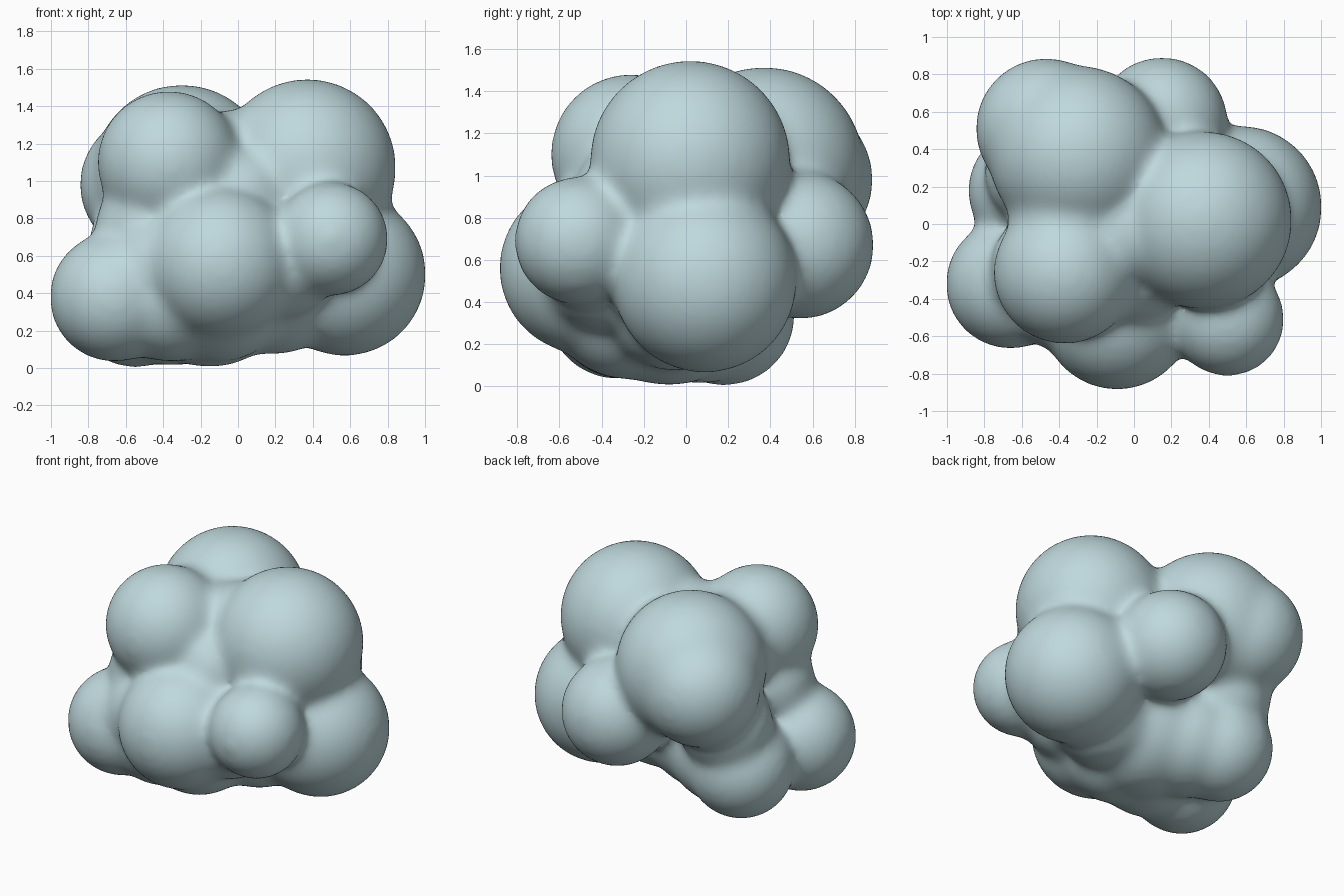
import bpy
import bmesh
from mathutils import Matrix

old = bpy.data.objects.get("Cube")
if old:
    bpy.data.objects.remove(old, do_unlink=True)

# Pale blue-grey material
mat = bpy.data.materials.new("pale_blue_grey")
mat.use_nodes = True
colour = (0.52, 0.69, 0.72, 1)
mat.diffuse_color = colour
bsdf = next(n for n in mat.node_tree.nodes if n.type == 'BSDF_PRINCIPLED')
bsdf.inputs["Base Color"].default_value = colour

# Puffs: x, y, z, radius
puffs = [
    (0.37, 0.02, 1.07, 0.47),     # top, left
    (-0.37, -0.26, 1.10, 0.375),  # top, front right
    (-0.30, 0.37, 1.04, 0.47),    # top, back
    (-0.47, 0.51, 0.98, 0.37),    # back right shoulder
    (0.57, 0.09, 0.50, 0.43),     # low, left
    (0.50, -0.51, 0.69, 0.295),   # front left
    (-0.09, -0.48, 0.56, 0.40),   # front centre
    (-0.66, -0.32, 0.38, 0.34),   # low, front right
    (0.15, 0.54, 0.67, 0.345),    # back
    (-0.55, 0.18, 0.34, 0.33),    # low, back right
    (-0.15, -0.08, 0.45, 0.44),   # belly
    (0.00, 0.00, 0.70, 0.45),     # core
]

# Smaller fillers that soften the valleys between puffs
fillers = [
    (-0.46, -0.23, 0.74, 0.295),  # right side
    (0.00, -0.24, 0.90, 0.28),    # above the front
    (0.20, -0.05, 0.41, 0.33),    # underside, left
    (-0.36, -0.29, 0.39, 0.35),   # underside, front right
    (-0.10, -0.28, 0.41, 0.37),   # underside, front
    (-0.35, 0.07, 0.38, 0.36),    # underside, back right
    (-0.50, 0.28, 0.65, 0.29),    # back right
    (0.22, -0.38, 0.57, 0.30),    # front left
    (-0.40, -0.38, 0.55, 0.28),   # front right
    (-0.03, -0.04, 1.09, 0.28),   # between the front top puffs
    (-0.34, 0.03, 1.07, 0.32),    # between the right top puffs
    (0.04, 0.19, 1.05, 0.30),     # between left and back top puffs
    (0.48, 0.06, 0.76, 0.345),    # left side
]

SHRINK = 0.0035  # smoothing takes off this much divided by the radius
bm = bmesh.new()
for x, y, z, r in puffs + fillers:
    bmesh.ops.create_icosphere(bm, subdivisions=5, radius=r + SHRINK / r,
                               matrix=Matrix.Translation((x, y, z)))
mesh = bpy.data.meshes.new("cloud_body")
bm.to_mesh(mesh)
bm.free()
mesh.materials.append(mat)
cloud = bpy.data.objects.new("cloud_body", mesh)
bpy.context.collection.objects.link(cloud)

# Fuse the puffs into one skin and soften the creases
fuse = cloud.modifiers.new("fuse", 'REMESH')
fuse.mode = 'VOXEL'
fuse.voxel_size = 0.022
fuse.use_smooth_shade = True
soften = cloud.modifiers.new("soften", 'SMOOTH')
soften.factor = 0.5
soften.iterations = 53
mesh.shade_smooth()
